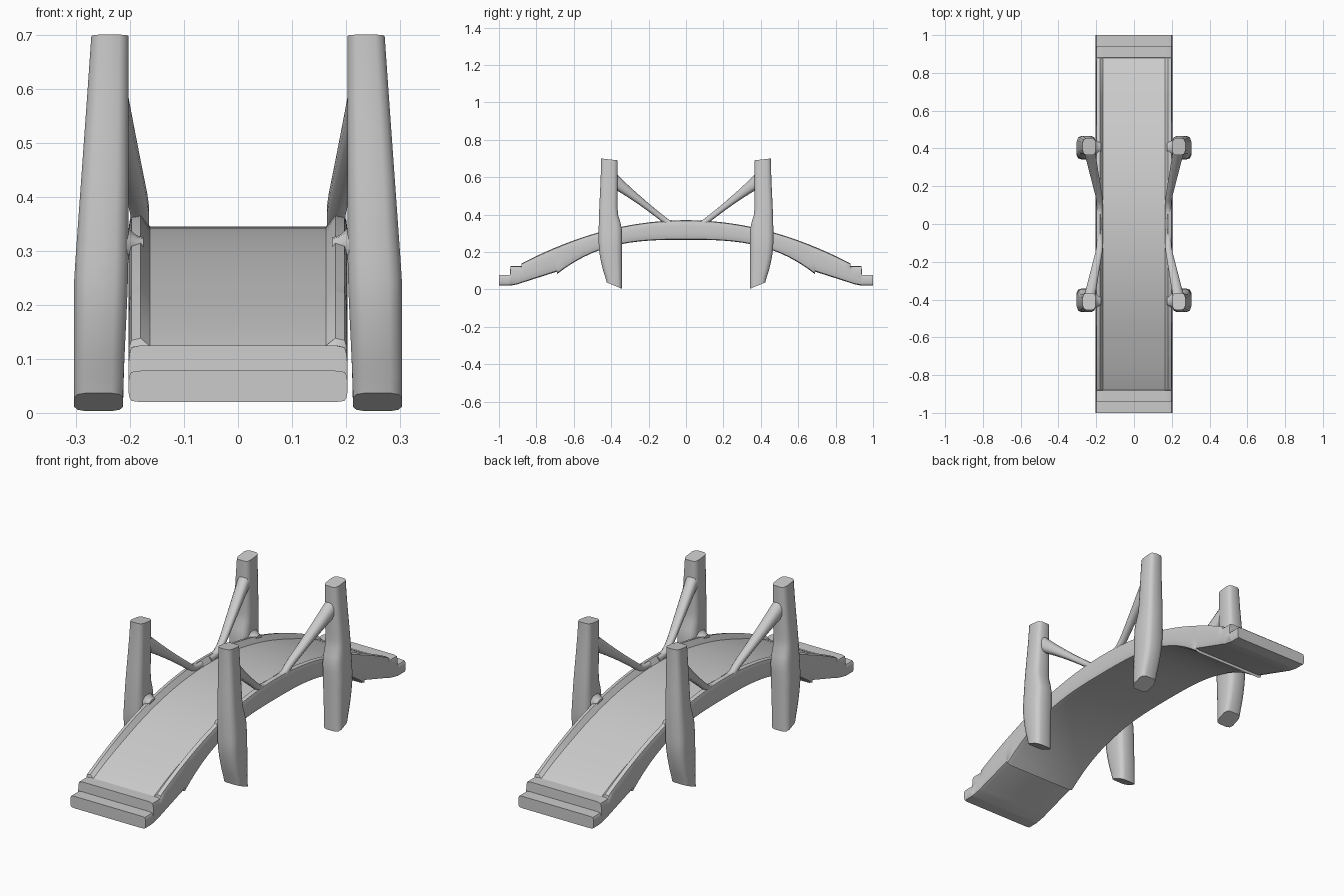
import bpy, bmesh, math

cube = bpy.data.objects.get("Cube")
if cube:
    bpy.data.objects.remove(cube, do_unlink=True)

# One stone grey for the whole bridge
GREY = (0.6, 0.6, 0.6, 1)
stone = bpy.data.materials.new("stone_grey")
stone.use_nodes = True
stone.diffuse_color = GREY
stone.node_tree.nodes["Principled BSDF"].inputs["Base Color"].default_value = GREY


def loft(name, rings, mirror, angle):
    """Skin a run of closed rings, cap both ends and shade smooth."""
    bm = bmesh.new()
    rows = [[bm.verts.new(point) for point in ring] for ring in rings]
    count = len(rows[0])
    for near, far in zip(rows, rows[1:]):
        for i in range(count):
            j = (i + 1) % count
            bm.faces.new((near[i], near[j], far[j], far[i]))
    bm.faces.new(rows[0])
    bm.faces.new(rows[-1])
    bmesh.ops.recalc_face_normals(bm, faces=bm.faces[:])
    mesh = bpy.data.meshes.new(name)
    bm.to_mesh(mesh)
    bm.free()
    mesh.materials.append(stone)
    obj = bpy.data.objects.new(name, mesh)
    bpy.context.collection.objects.link(obj)
    bpy.ops.object.select_all(action="DESELECT")
    obj.select_set(True)
    bpy.context.view_layer.objects.active = obj
    bpy.ops.object.shade_smooth_by_angle(angle=math.radians(angle))
    if mirror:
        modifier = obj.modifiers.new("four_corners", "MIRROR")
        modifier.use_axis = (True, True, False)


def signed_power(value, power):
    return math.copysign(abs(value) ** power, value)


def rounded_outline(sides, power):
    """Unit outline: power 1 is a circle, lower powers are squarer."""
    angles = [math.tau * (i + 0.5) / sides for i in range(sides)]
    return [(signed_power(math.cos(a), power), signed_power(math.sin(a), power))
            for a in angles]


def ramp(value, start, end):
    """Ease from 0 at start to 1 at end."""
    t = min(1, max(0, (value - start) / (end - start)))
    return t * t * (3 - 2 * t)


# Arched deck with raised rails and stepped end blocks
RAIL_END, STEP_END, PAD_START = 0.88, 0.94, 0.69
RAIL_INNER, RAIL_CREST, RAIL_BULGE = 0.163, 0.18, 0.023


def deck_heights(y):
    """Underside, rail top and walkway heights at distance y from the middle."""
    if y < PAD_START:
        low = 0.265 - 0.56 * y ** 3
    else:
        low = max(0.02, 0.095 - 0.32 * (y - PAD_START))
    if y > STEP_END:
        return low, 0.078, 0.078
    if y > RAIL_END:
        return low, 0.125, 0.125
    top = 0.37 - 0.3 * y * y
    return low, top, top - 0.025 + 0.01 * ramp(y, 0.6, RAIL_END)


def deck_ring(y):
    low, top, walk = deck_heights(abs(y))
    middle, reach = (top + low) / 2, (top - low) / 2
    half = []
    for i in range(9):
        a = math.pi * (i / 8 - 0.5)
        bulge = RAIL_BULGE * max(0, math.cos(a)) ** 0.3
        half.append((RAIL_CREST + bulge, y, middle + reach * math.sin(a)))
    half.append((RAIL_INNER, y, walk))
    return half + [(-x, y, z) for x, y, z in reversed(half)]


stations = [i / 20 for i in range(-20, 21)]
for edge in (RAIL_END, STEP_END, PAD_START):
    for side in (-1, 1):
        stations += [side * (edge - 0.001), side * (edge + 0.001)]
loft("arched_deck", [deck_ring(y) for y in sorted(stations)], False, 35)

# Four towers, slimmer above the deck, with a tapered slanted foot
TOWER_TOP, FOOT = 0.695, 0.02
TOWER_OUTLINE = rounded_outline(12, 0.5)


def tower_ring(z):
    foot = 1 - ramp(z, -0.1, 0.25)
    x_in = 0.202 + 0.01 * (1 - ramp(z, 0, 0.3))
    x_out = 0.304 - 0.032 * max(0, z - 0.25) / (TOWER_TOP - 0.25)
    y_in = 0.342 + 0.023 * ramp(z, 0.32, 0.42)
    y_out = 0.468 - 0.06 * foot - 0.013 * ramp(z, 0.3, TOWER_TOP)
    slant = 0.017 * (1 - ramp(z, FOOT, 0.12)) + 0.005 * ramp(z, 0.6, TOWER_TOP)
    return [((x_in + x_out + u * (x_out - x_in)) / 2,
             (y_in + y_out + v * (y_out - y_in)) / 2,
             z + slant * v) for u, v in TOWER_OUTLINE]


LEVELS = 18
loft("tower", [tower_ring(FOOT + (TOWER_TOP - FOOT) * i / LEVELS)
               for i in range(LEVELS + 1)], True, 50)

# Sloping stays that flare into the towers and run down into the rails
ROUND = rounded_outline(10, 0.8)


def stay_ring(y):
    rise = max(0, y - 0.13)
    width, height = 0.018 + 0.05 * rise, 0.02 + 0.4 * rise * rise
    x, z = 0.182 + 0.21 * rise, max(0.348, 0.28 + 0.79 * y)
    return [(x + u * width, y, z + v * height) for u, v in ROUND]


loft("stay", [stay_ring(0.03 + 0.03 * i) for i in range(13)], True, 60)


# Flared brackets tying each tower to the rail
def bracket_ring(t):
    depth, height = 0.025 + 0.025 * t, 0.015 + 0.055 * t * t
    return [(0.175 + 0.05 * t, 0.405 + u * depth, 0.31 + v * height) for u, v in ROUND]


loft("bracket", [bracket_ring(i / 4) for i in range(5)], True, 60)
